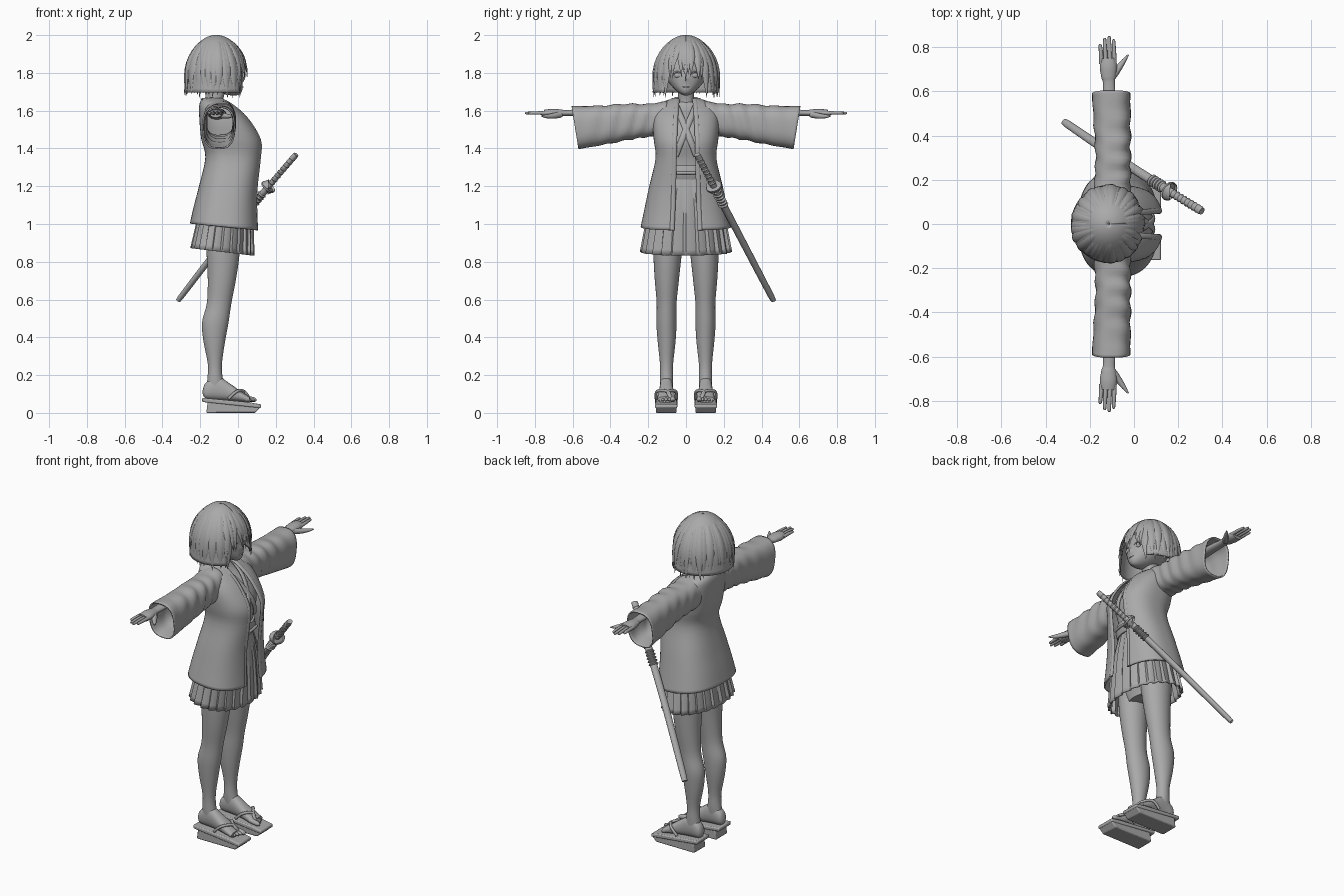
import bpy, bmesh, math, random
from math import sin, cos, pi, copysign
from mathutils import Vector

random.seed(4)
cube = bpy.data.objects.get("Cube")
if cube:
    bpy.data.objects.remove(cube)

GREY = (0.4, 0.4, 0.4, 1)
mat = bpy.data.materials.new("plain grey")
mat.use_nodes = True
mat.diffuse_color = GREY
mat.node_tree.nodes["Principled BSDF"].inputs["Base Color"].default_value = GREY
parts = []


def finish(name, bm, mirror=False, thick=0):
    """Turn a bmesh into an object, optionally thickened and mirrored across y."""
    bmesh.ops.recalc_face_normals(bm, faces=bm.faces[:])
    me = bpy.data.meshes.new(name)
    bm.to_mesh(me)
    bm.free()
    me.materials.append(mat)
    ob = bpy.data.objects.new(name, me)
    bpy.context.collection.objects.link(ob)
    if thick:
        solid = ob.modifiers.new("cloth", 'SOLIDIFY')
        solid.thickness, solid.offset = thick, 0
    if mirror:
        m = ob.modifiers.new("mirror", 'MIRROR')
        m.use_axis = (False, True, False)
    parts.append(ob)
    return ob


def loft(name, rings, closed=True, caps=True, **kw):
    bm = bmesh.new()
    rows = [[bm.verts.new(p) for p in r] for r in rings]
    n = len(rows[0])
    for a, b in zip(rows, rows[1:]):
        for i in range(n if closed else n - 1):
            j = (i + 1) % n
            bm.faces.new((a[i], a[j], b[j], b[i]))
    if caps and closed:
        bm.faces.new(rows[0])
        bm.faces.new(rows[-1])
    return finish(name, bm, **kw)


def spline(rows, k=4):
    """Catmull-Rom interpolation of rows of numbers."""
    out = []
    ext = [rows[0]] + list(rows) + [rows[-1]]
    for a, b, c, d in zip(ext, ext[1:], ext[2:], ext[3:]):
        for s in range(k):
            t = s / k
            out.append([(2*q + (r - p)*t + (2*p - 5*q + 4*r - u)*t*t
                         + (3*q - p - 3*r + u)*t**3) / 2 for p, q, r, u in zip(a, b, c, d)])
    return out + [list(rows[-1])]


def oval(u0, u1, v0, v1, n=32, p=0.85, a0=0.0):
    """Superellipse outline; a0 leaves an opening around +u."""
    pts = []
    for i in range(n):
        a = a0 + (2*pi - 2*a0) * i / (n - 1 if a0 else n)
        c, s = cos(a), sin(a)
        pts.append(((u0 + u1)/2 + (u1 - u0)/2 * copysign(abs(c)**p, c),
                    (v0 + v1)/2 + (v1 - v0)/2 * copysign(abs(s)**p, s)))
    return pts


def body(name, rows, k=4, p=0.85, **kw):
    """Stack of horizontal ovals from rows of z, x0, x1, y0, y1."""
    rings = [[(x, y, r[0]) for x, y in oval(*r[1:], p=p)] for r in spline(rows, k)]
    return loft(name, rings, **kw)


def tube(name, path, radii, flat=1.0, up=(0, 0, 1), n=10, k=4, **kw):
    """Tapered tube; flat scales its thickness along up."""
    rows = spline([tuple(p) + (r,) for p, r in zip(path, radii)], k)
    pts = [Vector(r[:3]) for r in rows]
    rings = []
    for i, c in enumerate(pts):
        t = (pts[min(i + 1, len(pts) - 1)] - pts[max(i - 1, 0)]).normalized()
        side = t.cross(Vector(up)).normalized()
        top = side.cross(t)
        r = max(rows[i][3], 0.0008)
        rings.append([c + side*r*cos(2*pi*j/n) + top*r*flat*sin(2*pi*j/n) for j in range(n)])
    return loft(name, rings, **kw)


def ball(name, centre, size, shape=None, **kw):
    bm = bmesh.new()
    bmesh.ops.create_uvsphere(bm, u_segments=32, v_segments=20, radius=1)
    for v in bm.verts:
        if shape:
            shape(v.co)
        v.co = Vector(c + s*q for c, s, q in zip(centre, size, v.co))
    return finish(name, bm, **kw)


# Head and face
def face_shape(co):
    d = max(0, -co.z)
    co.y *= 1 - 0.4*d
    co.x += 0.65*d*d
    if co.x > 0:
        co.x += 0.13 * math.exp(-(co.y/0.1)**2 - ((co.z + 0.28)/0.12)**2)


ball("head", (-0.1, 0, 1.805), (0.12, 0.125, 0.125), face_shape)
ball("eyes", (0.006, 0.043, 1.787), (0.01, 0.02, 0.014), mirror=True)
tube("eyelashes", [(-0.005, 0.07, 1.792), (0.013, 0.045, 1.806), (0.018, 0.022, 1.795)],
     [0.002, 0.004, 0.002], mirror=True)
tube("mouth", [(0.02, -0.018, 1.726), (0.026, 0, 1.725), (0.02, 0.018, 1.726)], [0.001, 0.003, 0.001])
body("neck", [(1.56, -0.19, -0.06, -0.06, 0.06), (1.64, -0.165, -0.08, -0.043, 0.043),
              (1.73, -0.16, -0.06, -0.043, 0.043)])


# Bobbed hair: a shell covered with pointed locks
def hair(a, length, lift=1.0):
    if length < 0.3:
        th = length / 0.3 * pi / 2
        r, z = sin(th), 1.755 + 0.24*cos(th)
    else:
        r, z = 1 + 0.35*(length - 0.3), 2.055 - length
    return Vector((-0.115 + 0.168*r*lift*cos(a), 0.174*r*lift*sin(a), z)), r


shell = []
for i in range(19):
    length = 0.004 + 0.355*i/18
    gap = 0.01 + 0.74*min(1, max(0, (length - 0.15)/0.07))
    shell.append([hair(gap + (2*pi - 2*gap)*j/47, length, 0.96)[0] for j in range(48)])
loft("hair_shell", shell, closed=False, thick=0.012)


def lock(name, a, start, end, width, drift=0.0, lift=1.0):
    rings = []
    for i in range(13):
        t = i/12
        ang = a + drift*t*t
        p, r = hair(ang, start + (end - start)*t, lift - 0.07*max(0, t - 0.75))
        side = Vector((-sin(ang), cos(ang), 0))
        out = Vector((cos(ang)*r, sin(ang)*r, max(0, 1.05 - r))).normalized()
        w = width * min(1, 0.15 + 1.6*t) * min(1, 0.04 + 2.6*(1 - t))
        rings.append([p + side*w*cos(pi*j/4) + out*w*0.36*sin(pi*j/4) for j in range(8)])
    loft(name, rings)


for i in range(34):
    a = 0.72 + (2*pi - 1.44)*i/33
    tip = 0.365 + 0.02*abs(cos(a/2)) + random.uniform(-0.015, 0.012)
    lock("hair_lock", a, 0.02, tip, random.uniform(0.02, 0.026),
         random.uniform(-0.1, 0.1), random.uniform(0.97, 1.02))
for i in range(13):
    a = -0.72 + 1.44*i/12
    lock("fringe_lock", a, 0.03, 0.255 + 0.05*abs(a) + random.uniform(-0.01, 0.015),
         0.019, random.uniform(-0.12, 0.12), random.uniform(0.98, 1.02))
lock("fringe_centre_lock", 0.05, 0.1, 0.3, 0.012, -0.08)
for s in (-1, 1):
    lock("side_lock", s*0.66, 0.1, 0.385, 0.021, s*0.06, 0.95)

# Inner robe, crossed collar and sash
body("inner_robe", [(1.22, -0.15, 0.055, -0.125, 0.125), (1.34, -0.15, 0.06, -0.13, 0.13),
                    (1.45, -0.17, 0.085, -0.14, 0.14), (1.55, -0.18, 0.03, -0.14, 0.14),
                    (1.61, -0.18, -0.05, -0.09, 0.09), (1.645, -0.175, -0.08, -0.055, 0.055)])
for s in (-1, 1):
    tube("inner_collar", [(-0.17, 0, 1.655), (-0.12, s*0.06, 1.655), (-0.03, s*0.045, 1.61),
                          (0.035, s*0.02, 1.55), (0.088, -s*0.02, 1.45), (0.075, -s*0.055, 1.36)],
         [0.016]*6, flat=0.45, up=(1, 0, 0.3))
body("sash", [(1.235, -0.165, 0.065, -0.135, 0.135), (1.27, -0.165, 0.075, -0.14, 0.14),
              (1.31, -0.165, 0.07, -0.135, 0.135)])
tube("sash_cord", [(0.07, -0.08, 1.27), (0.082, 0, 1.27), (0.07, 0.08, 1.27)], [0.008]*3)

# Pleated skirt
skirt = []
for i, (z, x0, x1, y) in enumerate(spline([(1.25, -0.16, 0.055, 0.13), (1.1, -0.195, 0.075, 0.19),
                                           (0.852, -0.25, 0.085, 0.242)], 6)):
    t = i/12
    ring = []
    for j, (x, yy) in enumerate(oval(x0, x1, -y, y, n=120, p=0.9)):
        f = 1 - (0.02 + 0.06*t) * (0, 0.25, 0.5, 0.75, 1)[j % 5]
        x = -0.08 + (x + 0.08)*f
        ring.append((x, yy*f, z - 0.12*(x + 0.08)*t))
    skirt.append(ring)
loft("pleated_skirt", skirt, caps=False, thick=0.006)
body("hips", [(0.84, -0.16, 0.0, -0.1, 0.1), (0.95, -0.18, 0.02, -0.15, 0.15),
              (1.2, -0.15, 0.04, -0.12, 0.12)])

# Open coat with lapels
coat, edge = [], []
coat_rows = spline([(1.66, -0.185, -0.08, 0.068, 0.045), (1.63, -0.2, -0.03, 0.14, 0.05),
                    (1.56, -0.2, 0.05, 0.17, 0.055), (1.45, -0.19, 0.12, 0.166, 0.06),
                    (1.35, -0.168, 0.12, 0.156, 0.062), (1.2, -0.2, 0.102, 0.19, 0.066),
                    (1.08, -0.23, 0.1, 0.215, 0.07), (0.985, -0.25, 0.105, 0.235, 0.075)])
for i, (z, x0, x1, y, gap) in enumerate(coat_rows):
    t = i/(len(coat_rows) - 1)
    a0 = math.asin((gap/y)**(1/0.8))
    coat.append([(x, v, z - 0.1*(x + 0.08)*t*t) for x, v in oval(x0, x1, -y, y, 64, 0.8, a0)])
    edge.append(coat[-1][0])
loft("coat", coat, closed=False, thick=0.01)
tube("coat_lapels", edge[::4], [0.013]*len(edge[::4]), flat=0.5, up=(1, 0, 0), mirror=True)
tube("coat_neck_band", coat[0][::7], [0.012]*len(coat[0][::7]), flat=0.6)

# Wide sleeves: y at top and bottom, z at top and bottom, x range
sleeves = []
for i, (yt, yb, zt, zb, x0, x1) in enumerate(spline([
        (0.1, 0.12, 1.648, 1.47, -0.18, -0.02), (0.2, 0.2, 1.632, 1.465, -0.175, -0.02),
        (0.32, 0.3, 1.632, 1.45, -0.17, -0.02), (0.46, 0.43, 1.622, 1.425, -0.178, -0.02),
        (0.605, 0.57, 1.62, 1.4, -0.186, -0.02)], 7)):
    ring = []
    for j, (x, z) in enumerate(oval(x0, x1, zb, zt, 40, 0.75)):
        h = (z - zb)/(zt - zb)
        fold = 0.006*sin(i*1.3 + 5*h) * sin(pi*i/28) * (1 if x > -0.1 else 0.6)
        ring.append((x + fold, yb + (yt - yb)*h, z + fold*0.6))
    sleeves.append(ring)
loft("sleeves", sleeves, caps=False, thick=0.008, mirror=True)

# Arms, hands and fingers
tube("arms", [(-0.11, 0.12, 1.58), (-0.11, 0.4, 1.59), (-0.113, 0.62, 1.588), (-0.115, 0.665, 1.587),
              (-0.116, 0.71, 1.586), (-0.118, 0.75, 1.584)],
     [0.05, 0.04, 0.027, 0.033, 0.039, 0.034], flat=0.6, mirror=True, n=16)
for i, reach in enumerate((0.815, 0.842, 0.85, 0.835)):
    x = -0.147 + 0.0195*i
    tube("fingers", [(x, 0.725, 1.586), (x*1.02, 0.78, 1.588), (x*1.04, reach - 0.006, 1.587),
                     (x*1.04, reach, 1.587)], [0.0105, 0.0095, 0.007, 0.002], mirror=True)
tube("thumbs", [(-0.1, 0.665, 1.58), (-0.07, 0.705, 1.572), (-0.045, 0.74, 1.57), (-0.026, 0.766, 1.572)],
     [0.018, 0.015, 0.01, 0.003], mirror=True)

# Legs and feet
body("legs", [(0.95, -0.175, 0.015, 0.012, 0.175), (0.82, -0.165, 0.006, 0.025, 0.172),
              (0.7, -0.16, -0.012, 0.038, 0.165), (0.58, -0.165, -0.035, 0.05, 0.155),
              (0.48, -0.19, -0.05, 0.05, 0.157), (0.38, -0.183, -0.068, 0.055, 0.15),
              (0.26, -0.16, -0.085, 0.068, 0.138), (0.18, -0.162, -0.08, 0.068, 0.138),
              (0.12, -0.17, -0.06, 0.072, 0.136)], p=1, mirror=True)
foot = spline([(-0.187, 0.012, 0.1, 0.12), (-0.17, 0.03, 0.076, 0.16), (-0.11, 0.034, 0.07, 0.195),
               (-0.05, 0.038, 0.066, 0.16), (0.01, 0.046, 0.06, 0.118), (0.06, 0.046, 0.055, 0.086)])
loft("feet", [[(x, y, z) for y, z in oval(0.104 - w, 0.104 + w, lo, hi, 20, 0.85)]
              for x, w, lo, hi in foot], mirror=True)
for i in range(5):
    y, tip = 0.07 + 0.0175*i, 0.097 - 0.009*i
    r = 0.014 if i == 0 else 0.009
    tube("toes", [(0.03, y, 0.078), (tip - 0.015, y, 0.07), (tip, y, 0.064)], [r, r, r/3], mirror=True)

# Wooden sandals: a plate over a tapered block, and a thong
def slab(name, profile, y0, y1):
    bm = bmesh.new()
    face = bm.faces.new([bm.verts.new((x, y0, z)) for x, z in profile])
    ext = bmesh.ops.extrude_face_region(bm, geom=[face])
    bmesh.ops.translate(bm, vec=(0, y1 - y0, 0),
                        verts=[g for g in ext["geom"] if isinstance(g, bmesh.types.BMVert)])
    ob = finish(name, bm, mirror=True)
    bev = ob.modifiers.new("rounded", 'BEVEL')
    bev.width, bev.segments = 0.006, 2


slab("sandal_plates", [(-0.19, 0.058), (0.122, 0.025), (0.122, 0.045), (0.06, 0.056), (-0.19, 0.08)],
     0.046, 0.164)
slab("sandal_blocks", [(-0.168, 0), (0.09, 0), (0.12, 0.03), (-0.16, 0.06)], 0.05, 0.16)
for side in (0.05, 0.158):
    tube("sandal_thongs", [(-0.05, side, 0.075), (-0.005, side*0.9 + 0.01, 0.115),
                           (0.035, 0.095, 0.112), (0.062, 0.08, 0.07)], [0.008]*4, mirror=True)

# Sheathed sword worn on the left hip
HILT_END, TIP = Vector((0.305, 0.06, 1.365)), Vector((-0.305, 0.455, 0.61))


def along(f):
    return HILT_END.lerp(TIP, f) + Vector((-0.05*f*(1 - f), 0, 0))


def sword_part(name, stations, radii, flat=0.8):
    tube(name, [along(f) for f in stations], radii, flat=flat, n=16, k=2)


sword_part("sword_hilt", (0, 0.006, 0.12, 0.22), (0.014, 0.019, 0.017, 0.018))
sword_part("sword_guard", (0.219, 0.22, 0.228, 0.229), (0.04, 0.045, 0.045, 0.04), 0.9)
sword_part("scabbard", (0.225, 0.3, 0.6, 0.99, 1), (0.021, 0.021, 0.02, 0.018, 0.013))
for i in range(8):
    f = 0.02 + 0.024*i
    sword_part("hilt_wrap", (f, f + 0.006, f + 0.012), (0.017, 0.021, 0.017))
for i in range(5):
    f = 0.27 + 0.018*i
    sword_part("scabbard_cord", (f, f + 0.007, f + 0.014), (0.02, 0.029, 0.02))

# Smooth shading with sharp edges kept
bpy.ops.object.select_all(action='DESELECT')
for ob in parts:
    ob.select_set(True)
bpy.context.view_layer.objects.active = parts[0]
bpy.ops.object.shade_smooth_by_angle(angle=math.radians(40))
